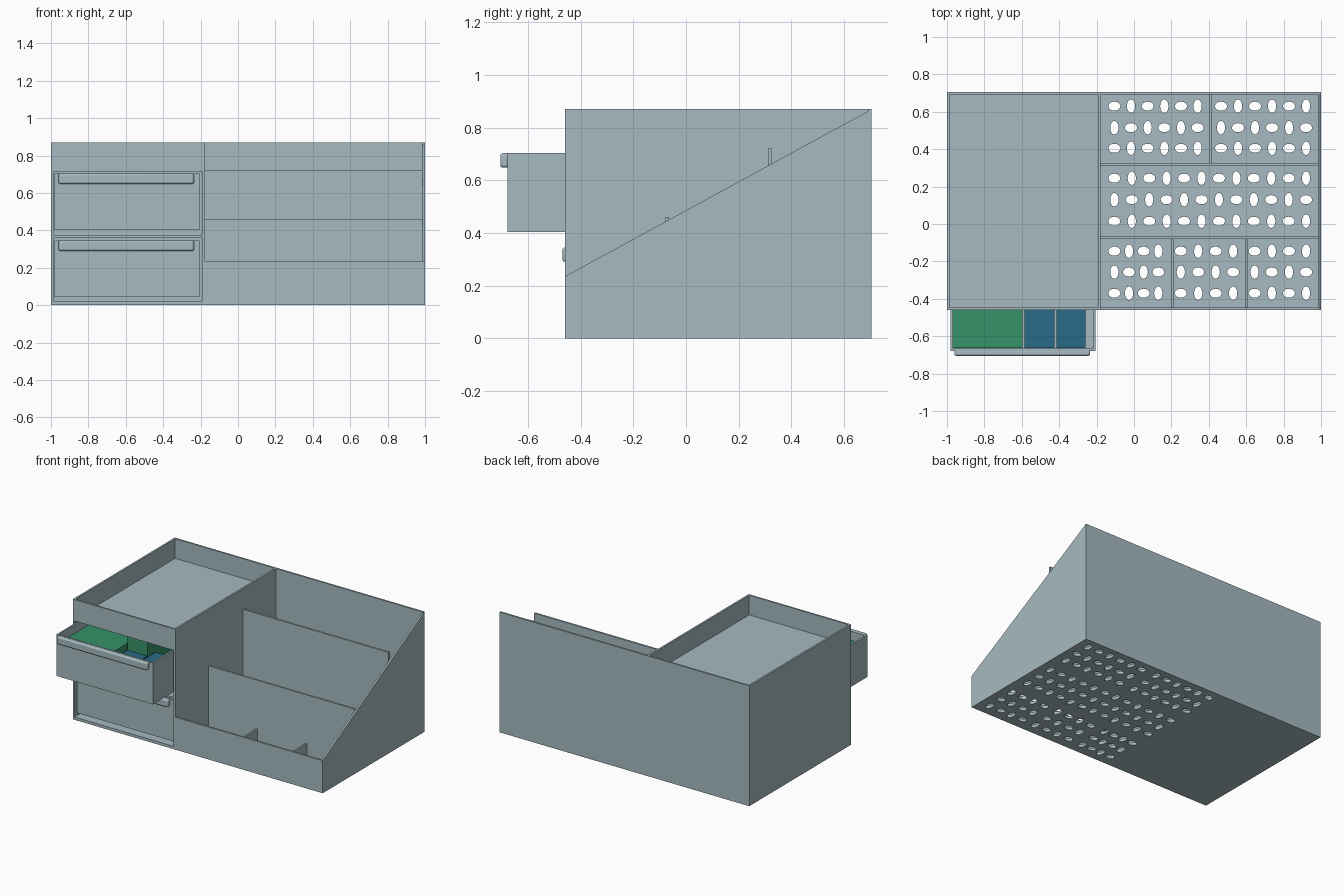
import bpy, bmesh, math

cube = bpy.data.objects.get("Cube")
if cube:
    bpy.data.objects.remove(cube, do_unlink=True)


def material(name, rgb):
    m = bpy.data.materials.new(name)
    m.use_nodes = True
    m.diffuse_color = (*rgb, 1)
    m.node_tree.nodes["Principled BSDF"].inputs["Base Color"].default_value = (*rgb, 1)
    return m


GREY = material("blue_grey_plastic", (0.381, 0.491, 0.533))
GREEN = material("green_plastic", (0.037, 0.287, 0.138))
BLUE = material("blue_plastic", (0.023, 0.150, 0.246))


def add_object(name, bm, mat):
    bmesh.ops.recalc_face_normals(bm, faces=bm.faces)
    mesh = bpy.data.meshes.new(name)
    bm.to_mesh(mesh)
    bm.free()
    mesh.materials.append(mat)
    ob = bpy.data.objects.new(name, mesh)
    bpy.context.collection.objects.link(ob)
    return ob


def add_box(bm, x, y, z):
    verts = bmesh.ops.create_cube(bm, size=1)["verts"]
    for v in verts:
        for i, (a, b) in enumerate((x, y, z)):
            v.co[i] = a if v.co[i] < 0 else b


def box(name, x, y, z, mat=GREY):
    bm = bmesh.new()
    add_box(bm, x, y, z)
    return add_object(name, bm, mat)


T = 0.013                         # wall thickness
F, B, H = -0.46, 0.705, 0.87      # body front, back and height
WX = -0.18                        # right face of the drawer cabinet
FRONT_H = 0.235                   # low front wall of the open side

# Outer walls
box("back_wall", (-1, 1), (B - T, B), (0, H))
box("cabinet_outer_wall", (-1, -1 + T), (F, B - T), (0, H))
box("cabinet_inner_wall", (WX - T, WX), (F, B - T), (0, H))
box("cabinet_front_lip", (-1 + T, WX - T), (F, F + T), (0.715, H))
box("tray_floor", (-1 + T, WX - T), (F + T, B - T), (0.715, 0.728))
box("drawer_shelf", (-1 + T, WX - T), (F, B - T), (0.362, 0.375))
box("cabinet_floor", (-1 + T, WX - T), (F, B - T), (0, 0.02))
box("open_side_front_wall", (WX, 1 - T), (F, F + T), (0, FRONT_H))

# Sloped side wall
bm = bmesh.new()
profile = [(F, 0), (B, 0), (B, H), (F, FRONT_H)]
face = bm.faces.new([bm.verts.new((1 - T, y, z)) for y, z in profile])
side = bmesh.ops.extrude_face_region(bm, geom=[face])["geom"]
bmesh.ops.translate(bm, vec=(T, 0, 0), verts=[v for v in side if isinstance(v, bmesh.types.BMVert)])
add_object("sloped_side_wall", bm, GREY)

# Stepped long dividers and low cross dividers
box("rear_divider", (WX, 1 - T), (0.312, 0.326), (0.01, 0.72))
box("middle_divider", (WX, 1 - T), (-0.079, -0.065), (0.01, 0.46))
for name, x, y in (("rear_cross_divider", 0.41, (0.326, B - T)),
                   ("front_cross_divider_a", 0.205, (F + T, -0.079)),
                   ("front_cross_divider_b", 0.60, (F + T, -0.079))):
    box(name, (x - T / 2, x + T / 2), y, (0.01, 0.108))

# Perforated floor: holes alternate between lying and upright ovals
curve = bpy.data.curves.new("perforated_floor", "CURVE")
curve.dimensions = "2D"
curve.fill_mode = "BOTH"
curve.extrude = 0.01


def outline(points):
    s = curve.splines.new("POLY")
    s.points.add(len(points) - 1)
    for p, (x, y) in zip(s.points, points):
        p.co = (x, y, 0, 1)
    s.use_cyclic_u = True


def oval_grid(x0, x1, columns, rows):
    for r, y in enumerate(rows):
        for c in range(columns):
            x = x0 + (x1 - x0) * c / (columns - 1)
            rx, ry = (0.032, 0.024) if (r + c) % 2 == 0 else (0.022, 0.036)
            angles = [2 * math.pi * k / 24 for k in range(24)]
            outline([(x + rx * math.cos(a), y + ry * math.sin(a)) for a in angles])


outline([(WX, F + T), (1 - T, F + T), (1 - T, B - T), (WX, B - T)])
rear, middle, front = (0.63, 0.515, 0.405), (0.245, 0.13, 0.015), (-0.145, -0.257, -0.37)
oval_grid(-0.105, 0.34, 6, rear)
oval_grid(0.465, 0.92, 6, rear)
oval_grid(-0.105, 0.92, 12, middle)
oval_grid(-0.105, 0.13, 4, front)
oval_grid(0.25, 0.53, 4, front)
oval_grid(0.645, 0.92, 4, front)
floor = bpy.data.objects.new("perforated_floor", curve)
floor.location.z = 0.01
bpy.context.collection.objects.link(floor)
curve.materials.append(GREY)
bpy.ops.object.select_all(action="DESELECT")
floor.select_set(True)
bpy.context.view_layer.objects.active = floor
bpy.ops.object.convert(target="MESH")

# Drawers: open boxes with a rounded pull along the top of the front
DX = (-0.98, -0.207)


def drawer(name, y0, z0):
    y1, z1, t = y0 + 1.10, z0 + 0.30, 0.012
    bm = bmesh.new()
    add_box(bm, DX, (y0, y1), (z0, z0 + t))
    add_box(bm, DX, (y0, y0 + t), (z0 + t, z1))
    add_box(bm, DX, (y1 - t, y1), (z0 + t, z1))
    for x in ((DX[0], DX[0] + t), (DX[1] - t, DX[1])):
        add_box(bm, x, (y0 + t, y1 - t), (z0 + t, z1))
    add_object(name, bm, GREY)
    pull = box(name + "_pull", (-0.96, -0.235), (y0 - 0.027, y0 + 0.005), (z1 - 0.055, z1))
    bev = pull.modifiers.new("rounded", "BEVEL")
    bev.width = 0.01
    bev.segments = 3
    bpy.context.view_layer.objects.active = pull
    pull.select_set(True)
    bpy.ops.object.shade_smooth_by_angle()
    pull.select_set(False)


bpy.ops.object.select_all(action="DESELECT")
drawer("upper_drawer", -0.678, 0.403)
drawer("lower_drawer", -0.442, 0.045)

# Coloured inserts in the upper drawer
box("green_insert", (-0.967, -0.597), (-0.662, 0.40), (0.415, 0.64), GREEN)
box("blue_insert_a", (-0.585, -0.425), (-0.662, -0.43), (0.415, 0.60), BLUE)
box("blue_insert_b", (-0.415, -0.26), (-0.662, -0.35), (0.415, 0.60), BLUE)
box("rear_green_insert", (-0.585, -0.425), (-0.43, 0.40), (0.415, 0.70), GREEN)
